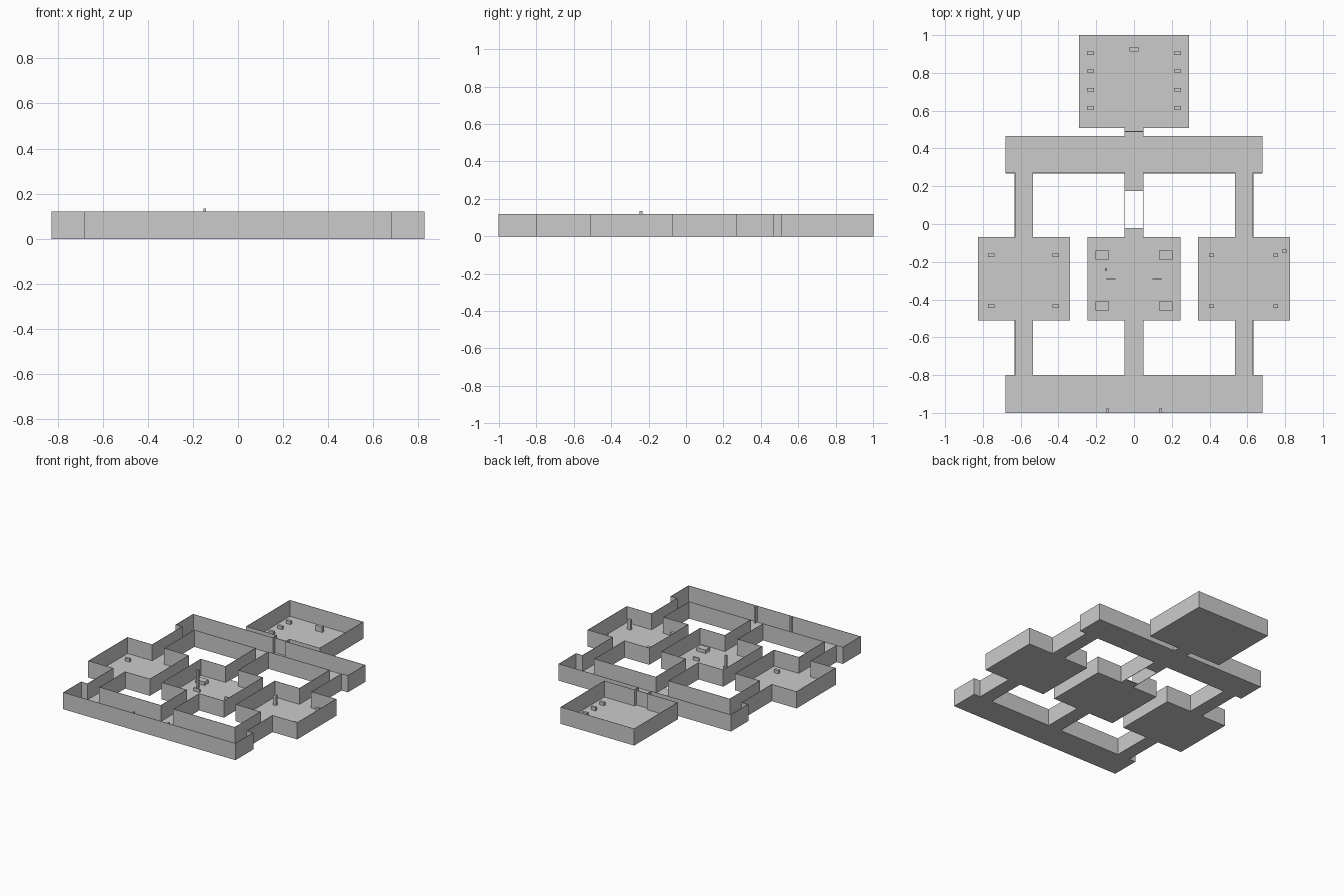
import bpy, bmesh

if "Cube" in bpy.data.objects:
    bpy.data.objects.remove(bpy.data.objects["Cube"])

WALL_H, FLOOR_T = 0.12, 0.005


def finish(name, bm):
    bmesh.ops.recalc_face_normals(bm, faces=bm.faces)
    mesh = bpy.data.meshes.new(name)
    bm.to_mesh(mesh)
    bm.free()
    ob = bpy.data.objects.new(name, mesh)
    bpy.context.collection.objects.link(ob)
    return ob


def box(name, x0, x1, y0, y1, z0, z1):
    bm = bmesh.new()
    bmesh.ops.create_cube(bm, size=1)
    for v in bm.verts:
        v.co.x = x1 if v.co.x > 0 else x0
        v.co.y = y1 if v.co.y > 0 else y0
        v.co.z = z1 if v.co.z > 0 else z0
    return finish(name, bm)


def item(name, x, y, sx, sy, top):
    return box(name, x - sx / 2, x + sx / 2, y - sy / 2, y + sy / 2, FLOOR_T, top)


def wall_loop(name, pts):
    bm = bmesh.new()
    low = [bm.verts.new((x, y, 0)) for x, y in pts]
    high = [bm.verts.new((x, y, WALL_H)) for x, y in pts]
    n = len(pts)
    for i in range(n):
        j = (i + 1) % n
        bm.faces.new((low[i], low[j], high[j], high[i]))
    ob = finish(name, bm)
    mod = ob.modifiers.new("thickness", 'SOLIDIFY')
    mod.thickness = 0.003
    mod.offset = 0
    mod.use_even_offset = True


# Floors of rooms, halls and corridors
floors = {
    "back_room_floor": (-.29, .29, .51, 1),
    "doorway_floor": (-.05, .05, .465, .51),
    "upper_hall_floor": (-.68, .68, .27, .465),
    "lower_hall_floor": (-.68, .68, -1, -.8),
    "center_room_floor": (-.245, .245, -.51, -.07),
    "center_lower_corridor_floor": (-.05, .05, -.8, -.51),
    "pit_north_ledge": (-.05, .05, .175, .27),
    "pit_south_ledge": (-.05, .05, -.07, -.02),
}
for name, r in floors.items():
    box(name, *r, 0, FLOOR_T)
for side, s in (("right", 1), ("left", -1)):
    for part, x0, x1, y0, y1 in (("room", .34, .825, -.51, -.07),
                                 ("upper_corridor", .535, .63, -.07, .27),
                                 ("lower_corridor", .535, .63, -.8, -.51)):
        a, b = sorted((s * x0, s * x1))
        box(f"{side}_{part}_floor", a, b, y0, y1, 0, FLOOR_T)

# Outer walls, mirrored half outline
half = [(.29, 1), (.29, .51), (.05, .51), (.05, .465), (.68, .465), (.68, .27),
        (.63, .27), (.63, -.07), (.825, -.07), (.825, -.51), (.63, -.51),
        (.63, -.8), (.68, -.8), (.68, -1)]
wall_loop("outer_walls", half + [(-x, y) for x, y in reversed(half)])

# Inner walls around the two open courtyards
court = [(.05, .27), (.535, .27), (.535, -.07), (.34, -.07), (.34, -.51),
         (.535, -.51), (.535, -.8), (.05, -.8), (.05, -.51), (.245, -.51),
         (.245, -.07), (.05, -.07)]
for side, s in (("right", 1), ("left", -1)):
    wall_loop(f"{side}_courtyard_walls", [(s * x, y) for x, y in court])

# Door panel of the back room
item("door", 0, .489, .094, .006, .11)

# Back room: rows of benches and a seat
for s in (-1, 1):
    for y in (.905, .81, .71, .615):
        item("bench", s * .23, y, .036, .018, .028)
item("seat", 0, .925, .05, .022, .045)

# Centre room: blocks, low bars and a tall post
for s in (-1, 1):
    for y in (-.165, -.435):
        item("block", s * .168, y, .07, .048, .03)
    item("low_bar", s * .122, -.29, .048, .01, .028)
item("tall_post", -.148, -.24, .011, .015, .135)

# Side rooms: low slabs on the left, posts on the right
for y in (-.165, -.435):
    for x in (-.755, -.415):
        item("slab", x, y, .034, .018, .028)
    for x in (.41, .75):
        item("short_post", x, y, .025, .02, .075)
item("corner_crate", .798, -.142, .021, .021, .05)

# Lower hall: entrance posts
for s in (-1, 1):
    item("entrance_post", s * .14, -.986, .012, .022, .118)
